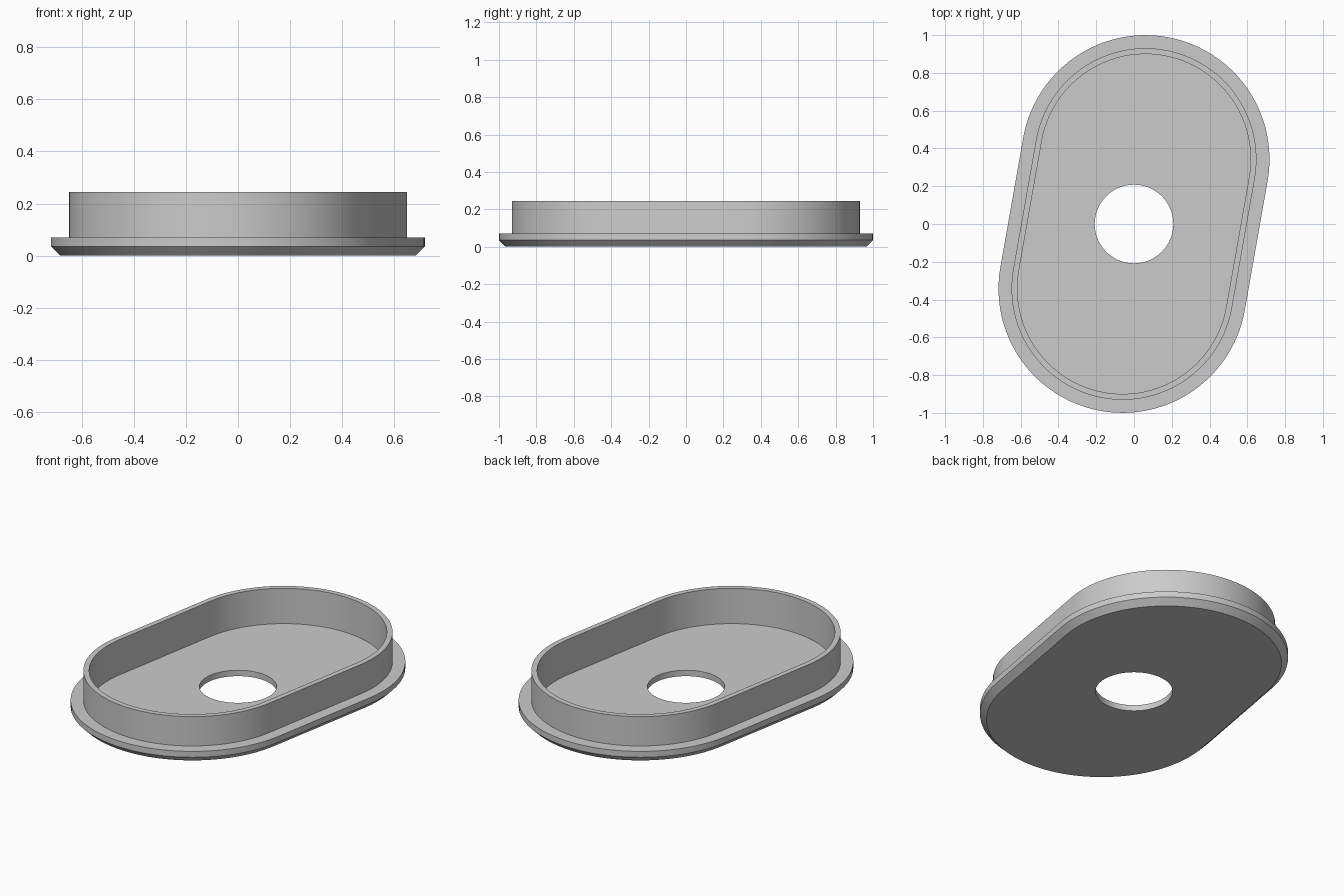
import bpy, bmesh, math
from mathutils import Vector

cube = bpy.data.objects.get("Cube")
if cube:
    bpy.data.objects.remove(cube, do_unlink=True)

TILT = math.radians(-10)   # lean of the long axis from +y
HALF = 0.348               # centre to each end arc's centre
STEPS = 48                 # segments per end arc
AXIS = Vector((-math.sin(TILT), math.cos(TILT)))


def stadium(radius):
    """Outline of two half circles joined by straight sides."""
    pts = []
    for end in (0, 1):
        centre = AXIS * HALF * (1 - 2 * end)
        for i in range(STEPS + 1):
            a = TILT + math.pi * (end + i / STEPS)
            pts.append(centre + radius * Vector((math.cos(a), math.sin(a))))
    return pts


def circle(radius):
    """Circle with the same point count as the stadium."""
    n = 2 * (STEPS + 1)
    angles = [TILT + math.tau * (i + 0.5) / n for i in range(n)]
    return [radius * Vector((math.cos(a), math.sin(a))) for a in angles]


# Closed section: chamfered flange, raised wall, recessed floor, central hole
section = [
    (stadium(0.622), 0), (stadium(0.657), 0.035), (stadium(0.657), 0.07),
    (stadium(0.588), 0.07), (stadium(0.588), 0.245), (stadium(0.557), 0.245),
    (stadium(0.557), 0.035), (circle(0.208), 0.035), (circle(0.208), 0),
]

bm = bmesh.new()
rings = [[bm.verts.new((p.x, p.y, z)) for p in pts] for pts, z in section]
for k, low in enumerate(rings):
    high = rings[(k + 1) % len(rings)]
    for i in range(len(low)):
        j = (i + 1) % len(low)
        bm.faces.new((low[i], low[j], high[j], high[i]))
bmesh.ops.recalc_face_normals(bm, faces=bm.faces)
mesh = bpy.data.meshes.new("flanged_cover")
bm.to_mesh(mesh)
bm.free()

# Plain grey finish
grey = bpy.data.materials.new("light_grey")
grey.use_nodes = True
colour = (0.6, 0.6, 0.6, 1)
grey.diffuse_color = colour
grey.node_tree.nodes["Principled BSDF"].inputs["Base Color"].default_value = colour
mesh.materials.append(grey)

cover = bpy.data.objects.new("flanged_cover", mesh)
bpy.context.collection.objects.link(cover)
bpy.ops.object.select_all(action="DESELECT")
cover.select_set(True)
bpy.context.view_layer.objects.active = cover
bpy.ops.object.shade_smooth_by_angle(angle=math.radians(30))
